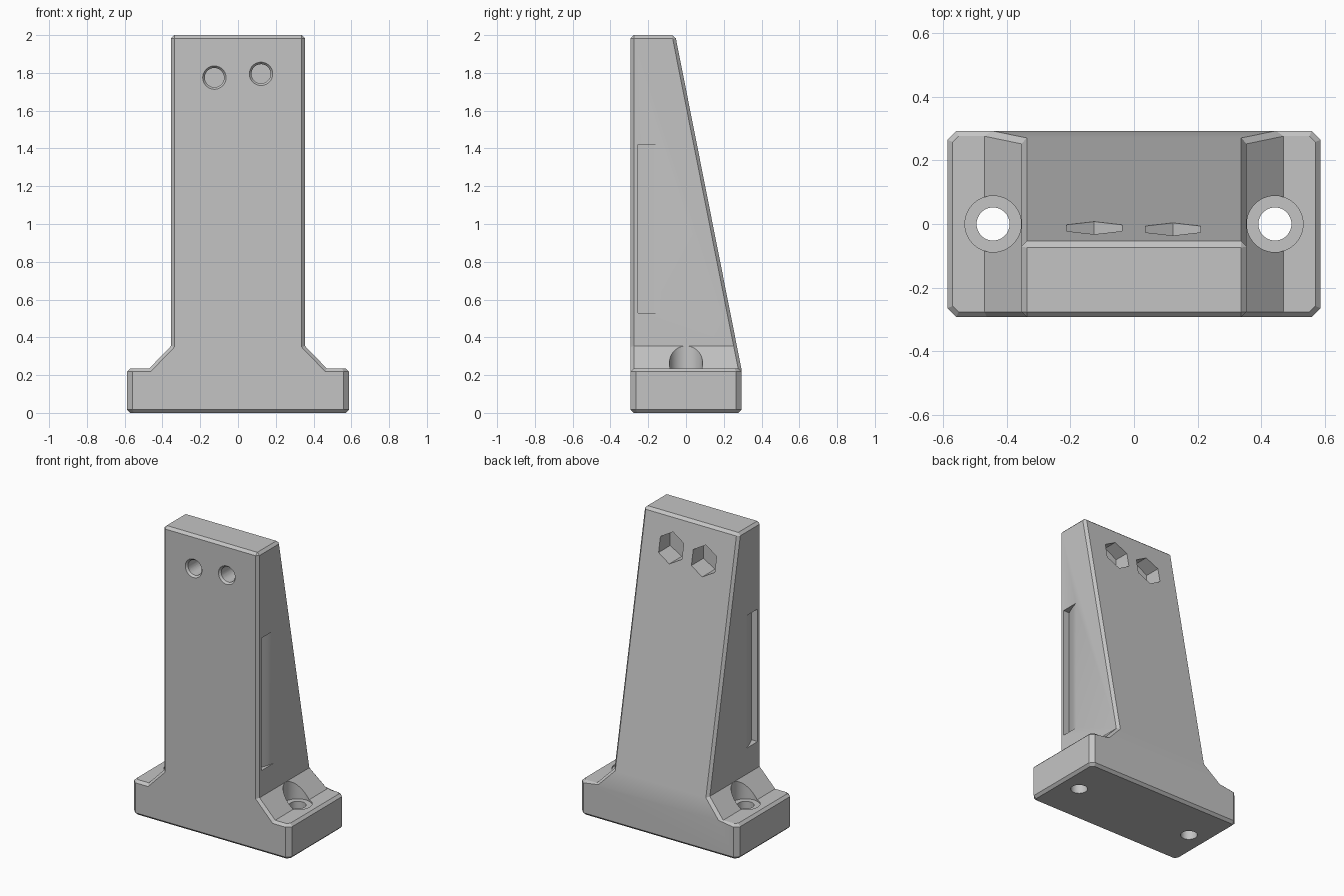
import bpy, bmesh, math
from mathutils import Matrix, Vector

old = bpy.data.objects.get("Cube")
if old:
    bpy.data.objects.remove(old, do_unlink=True)

BASE_X, BASE_TOP, DEPTH = 0.587, 0.235, 0.293
COL_X, GUSSET_X, GUSSET_Z, HEIGHT = 0.354, 0.47, 0.355, 2.0
BACK_TOP = -0.057


def back_y(z):
    """Depth of the rear surface: upright base, then leaning column."""
    t = max(0, (z - BASE_TOP) / (HEIGHT - BASE_TOP))
    return DEPTH + t * (BACK_TOP - DEPTH)


def make_object(name, bm):
    bmesh.ops.recalc_face_normals(bm, faces=bm.faces[:])
    mesh = bpy.data.meshes.new(name)
    bm.to_mesh(mesh)
    bm.free()
    ob = bpy.data.objects.new(name, mesh)
    bpy.context.collection.objects.link(ob)
    return ob


def cone(name, centre, r1, r2, depth, segments=48, along_y=False):
    """Round or hexagonal cutter; r2 is the top end, or the front end along y."""
    bm = bmesh.new()
    bmesh.ops.create_cone(bm, cap_ends=True, segments=segments,
                          radius1=r1, radius2=r2, depth=depth)
    turn = Matrix.Rotation(math.pi / 2, 4, 'X') if along_y else Matrix()
    bm.transform(Matrix.Translation(centre) @ turn)
    return make_object(name, bm)


def prism(name, outline, z0, z1):
    bm = bmesh.new()
    face = bm.faces.new([bm.verts.new((x, y, z0)) for x, y in outline])
    moved = bmesh.ops.extrude_face_region(bm, geom=[face])["geom"]
    bmesh.ops.translate(bm, vec=(0, 0, z1 - z0),
                        verts=[v for v in moved if isinstance(v, bmesh.types.BMVert)])
    return make_object(name, bm)


def cut(target, cutter):
    bpy.context.view_layer.objects.active = target
    mod = target.modifiers.new("cut", 'BOOLEAN')
    mod.operation, mod.solver, mod.object = 'DIFFERENCE', 'EXACT', cutter
    bpy.ops.object.modifier_apply(modifier=mod.name)
    bpy.data.objects.remove(cutter, do_unlink=True)


def is_base_corner(e):
    a, b = (v.co for v in e.verts)
    return (max(a.z, b.z) < BASE_TOP + 0.01 and abs(a.z - b.z) > 0.1
            and abs(a.x) > GUSSET_X + 0.05)


# Bracket body: front outline joined to a leaning back
half = [(BASE_X, 0), (BASE_X, BASE_TOP), (GUSSET_X, BASE_TOP),
        (COL_X, GUSSET_Z), (COL_X, HEIGHT)]
outline = half + [(-x, z) for x, z in reversed(half)]
bm = bmesh.new()
front = [bm.verts.new((x, -DEPTH, z)) for x, z in outline]
back = [bm.verts.new((x, back_y(z), z)) for x, z in outline]
bm.faces.new(front)
bm.faces.new(back[2:8])
bm.faces.new(back[:3] + back[7:])
for i in range(len(outline)):
    j = (i + 1) % len(outline)
    bm.faces.new((front[i], front[j], back[j], back[i]))
bmesh.ops.recalc_face_normals(bm, faces=bm.faces[:])

# Chamfers: wider on upright base corners, narrower on other outer edges
bmesh.ops.bevel(bm, geom=[e for e in bm.edges if is_base_corner(e)],
                offset=0.04, offset_type='WIDTH', segments=1, affect='EDGES')
bmesh.ops.recalc_face_normals(bm, faces=bm.faces[:])
sharp = [e for e in bm.edges if e.is_convex and not is_base_corner(e)
         and e.calc_face_angle(0) > math.radians(20)]
bmesh.ops.bevel(bm, geom=sharp, offset=0.017, offset_type='OFFSET',
                segments=1, affect='EDGES')
body = make_object("bracket_body", bm)

# Mounting holes with counterbores, and side slots
for s in (-1, 1):
    cut(body, cone("mount_hole", (s * 0.443, 0, 0.1), 0.052, 0.052, 0.6))
    cut(body, cone("counterbore", (s * 0.443, 0, 0.425), 0.0885, 0.0885, 0.4))
    ramp = [(0.03, -0.255), (-0.045, -0.255), (-0.027, -0.215),
            (-0.012, -0.175), (0, -0.135), (0.03, -0.055)]
    cut(body, prism("side_slot", [(s * (COL_X + x), y) for x, y in ramp], 0.53, 1.42))

# Upper bolt holes: countersunk in front, hexagonal nut pockets behind
for x, z in ((-0.125, 1.775), (0.122, 1.795)):
    cut(body, cone("bolt_hole", (x, -0.2, z), 0.051, 0.051, 0.5, along_y=True))
    cut(body, cone("countersink", (x, -DEPTH + 0.003, z), 0.049, 0.07, 0.026, along_y=True))
    cut(body, cone("nut_pocket", (x, 0.07, z), 0.1, 0.1, 0.4, segments=6, along_y=True))

# Single grey finish
mat = bpy.data.materials.new("light_grey")
mat.use_nodes = True
grey = (0.55, 0.55, 0.55, 1)
mat.diffuse_color = grey
for node in mat.node_tree.nodes:
    if node.type == 'BSDF_PRINCIPLED':
        node.inputs["Base Color"].default_value = grey
body.data.materials.clear()
body.data.materials.append(mat)
for p in body.data.polygons:
    p.material_index = 0

for ob in bpy.context.selected_objects:
    ob.select_set(False)
body.select_set(True)
bpy.context.view_layer.objects.active = body
bpy.ops.object.shade_smooth_by_angle(angle=math.radians(20))
